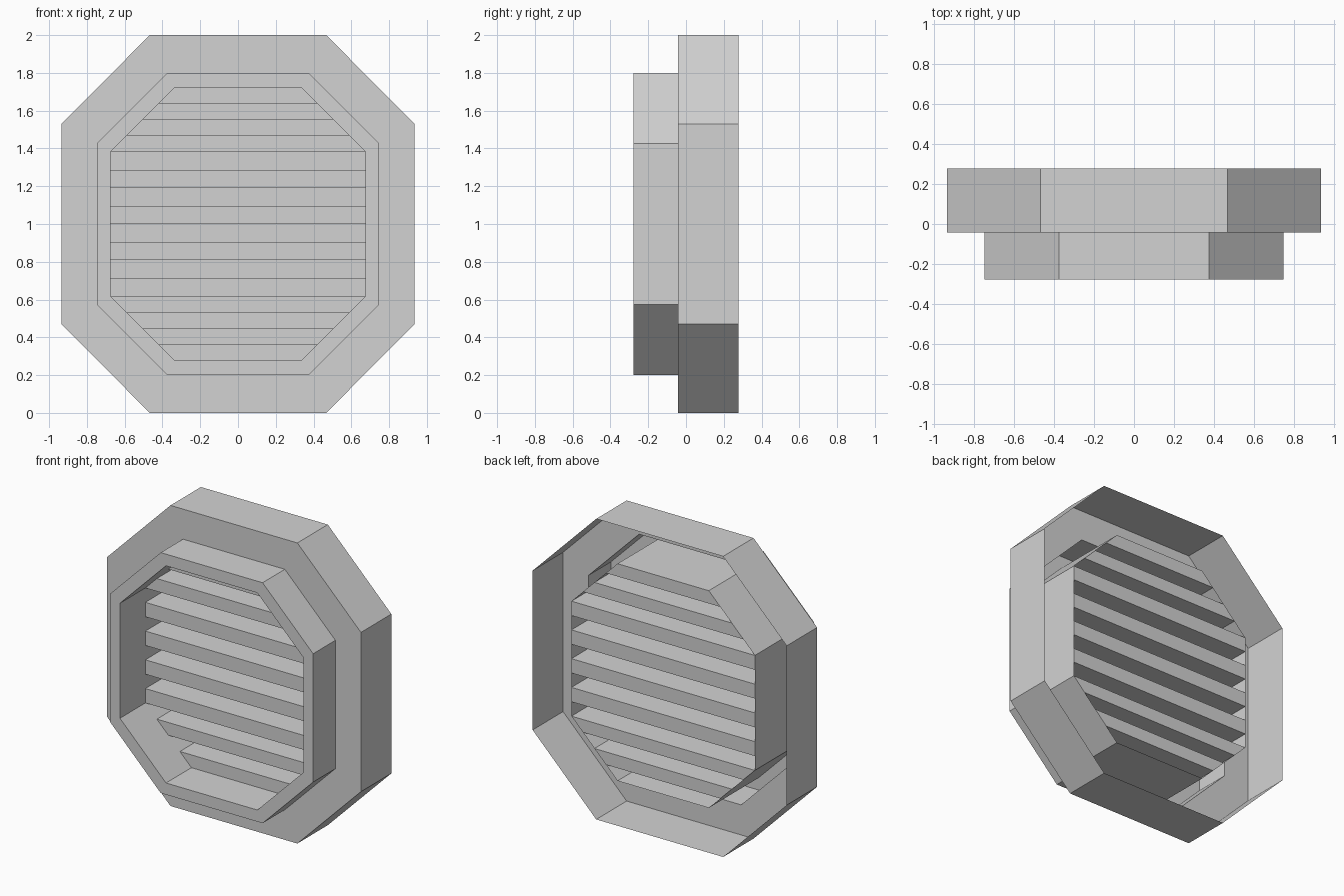
import bpy, bmesh

cube = bpy.data.objects.get("Cube")
if cube:
    bpy.data.objects.remove(cube, do_unlink=True)

grey = bpy.data.materials.new("light grey")
grey.use_nodes = True
colour = (0.65, 0.65, 0.65, 1)
grey.diffuse_color = colour
grey.node_tree.nodes["Principled BSDF"].inputs["Base Color"].default_value = colour

MID = 1.0  # height of the vent centre

# Octagons: half width, half height, half top edge, half side edge
OUTER = (0.935, 1.0, 0.467, 0.53)
COLLAR = (0.747, 0.8, 0.375, 0.427)
OPENING = (0.675, 0.7225, 0.336, 0.3825)

# Depth levels
BACK, FLANGE, FRONT = 0.277, -0.043, -0.277
RIDGE, VALLEY = -0.01, 0.24


def finish(name, bm):
    mesh = bpy.data.meshes.new(name)
    bm.to_mesh(mesh)
    bm.free()
    mesh.materials.append(grey)
    obj = bpy.data.objects.new(name, mesh)
    bpy.context.collection.objects.link(obj)
    return obj


def octagon(bm, dims, y):
    w, h, top, side = dims
    quarter = [(w, side), (top, h)]
    half = quarter + [(-x, z) for x, z in reversed(quarter)]
    points = half + [(-x, -z) for x, z in half]
    return [bm.verts.new((x, y, MID + z)) for x, z in points]


def loft(name, *sections):
    """Skin a row of octagons, open at both ends."""
    bm = bmesh.new()
    rings = [octagon(bm, dims, y) for dims, y in sections]
    for a, b in zip(rings, rings[1:]):
        for k in range(len(a)):
            n = (k + 1) % len(a)
            bm.faces.new((a[k], a[n], b[n], b[k]))
    return finish(name, bm)


# Open-backed shell: frame with flange, raised collar with rim, and duct
loft("outer_frame", (OUTER, BACK), (OUTER, FLANGE), (COLLAR, FLANGE))
loft("front_collar", (COLLAR, FLANGE), (COLLAR, FRONT), (OPENING, FRONT))
loft("inner_duct", (OPENING, FRONT), (OPENING, VALLEY))


# Louvre panel: a square-wave sheet clipped to the octagonal opening
def half_width(z):
    w, h, top, side = OPENING
    over = max(0, abs(z - MID) - side)
    return w - over * (w - top) / (h - side)


def steps(start, end, count):
    return [MID + start + (end - start) * i / count for i in range(count)]


h, side = OPENING[1], OPENING[3]
levels = steps(h, side, 4) + steps(side, -side, 8) + steps(-side, -h, 4) + [MID - h]

bm = bmesh.new()
profile = []
for i, (upper, lower) in enumerate(zip(levels, levels[1:])):
    y = RIDGE if i % 2 else VALLEY
    profile += [(y, upper), (y, lower)]
rows = [[bm.verts.new((s * half_width(z), y, z)) for s in (-1, 1)] for y, z in profile]
for up, low in zip(rows, rows[1:]):
    bm.faces.new((low[0], low[1], up[1], up[0]))
finish("louvre_slats", bm)
